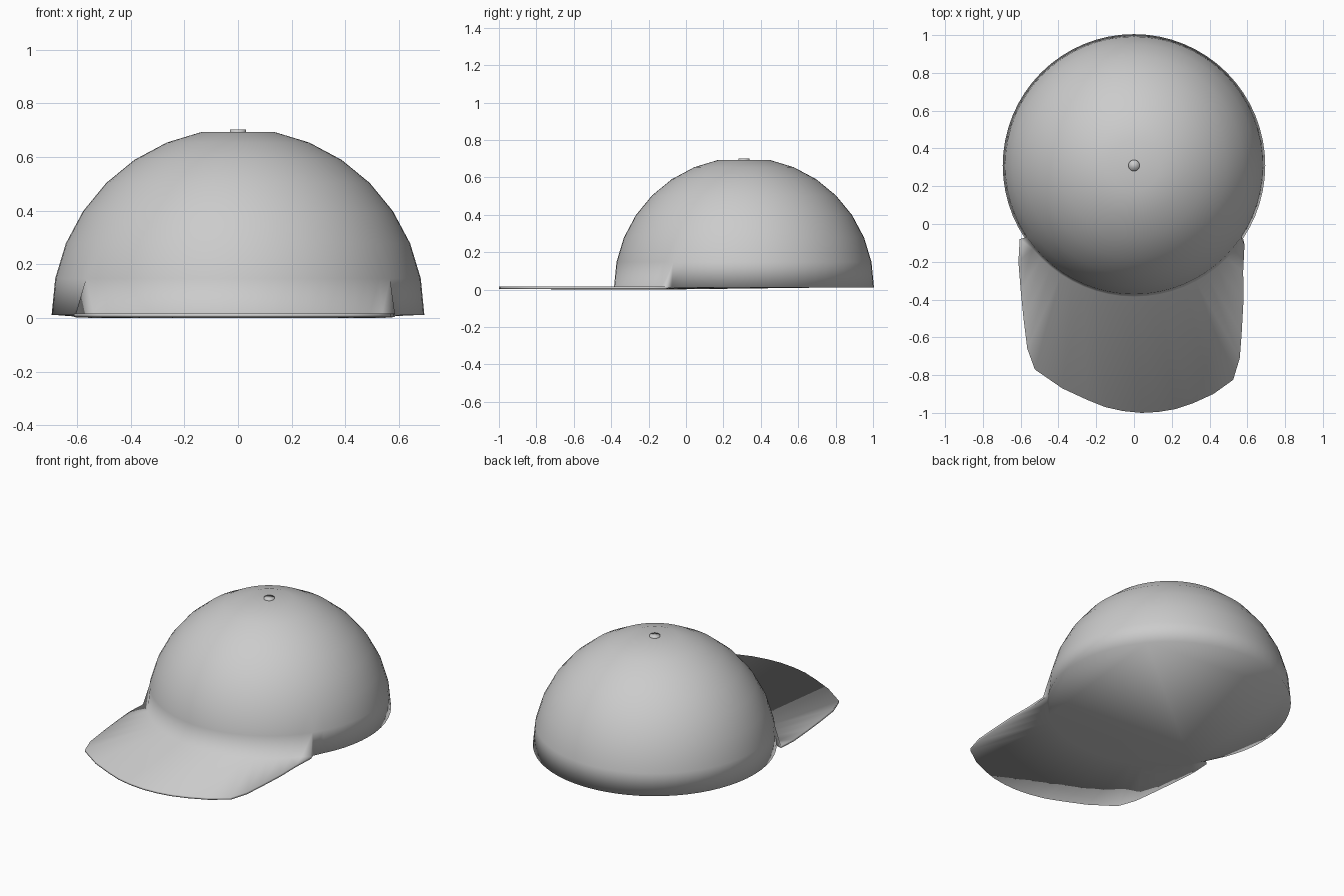
import bpy, bmesh
from math import sin, cos, pi

cube = bpy.data.objects.get("Cube")
if cube:
    bpy.data.objects.remove(cube)

gray = bpy.data.materials.new("plain_gray")
gray.use_nodes = True
gray.diffuse_color = (0.6, 0.6, 0.6, 1)
gray.node_tree.nodes["Principled BSDF"].inputs["Base Color"].default_value = (0.6, 0.6, 0.6, 1)


def finish(name, bm):
    bmesh.ops.recalc_face_normals(bm, faces=bm.faces[:])
    for f in bm.faces:
        f.smooth = True
    mesh = bpy.data.meshes.new(name)
    bm.to_mesh(mesh)
    bm.free()
    mesh.materials.append(gray)
    obj = bpy.data.objects.new(name, mesh)
    bpy.context.collection.objects.link(obj)
    return obj


SEG, ROWS, RADIUS, CENTRE_Y, RIM_Z = 64, 8, 0.695, 0.31, 0.012
HALF = 10  # brim columns on each side of the middle

# Brim outline, from the right corner around the front to the left corner
outline = [(-.605, -.08), (-.612, -.2), (-.60, -.35), (-.585, -.5), (-.565, -.66),
           (-.525, -.77), (-.38, -.87), (-.25, -.93), (-.15, -.97), (-.06, -.99),
           (.04, -1), (.13, -.995), (.22, -.98), (.31, -.95), (.42, -.9),
           (.525, -.825), (.56, -.71), (.57, -.58), (.58, -.4), (.578, -.25), (.585, -.11)]

bm = bmesh.new()

# Dome rings: index 0 of a ring points to the front
rings = []
for r in range(ROWS):
    lat = r * pi / 2 / ROWS
    rings.append([bm.verts.new((RADIUS * cos(lat) * sin(i * 2 * pi / SEG),
                                CENTRE_Y - RADIUS * cos(lat) * cos(i * 2 * pi / SEG),
                                RIM_Z + RADIUS * sin(lat))) for i in range(SEG)])
rim, second = rings[0], rings[1]
for r in range(ROWS - 1):
    for i in range(SEG):
        j = (i + 1) % SEG
        # the brim corners replace two quads of the lowest row
        if r == 0 and i in (HALF - 1, SEG - HALF):
            continue
        bm.faces.new((rings[r][i], rings[r][j], rings[r + 1][j], rings[r + 1][i]))

# Flat crown
crown = bm.verts.new((0, CENTRE_Y, rings[-1][0].co.z))
for i in range(SEG):
    bm.faces.new((rings[-1][i], rings[-1][(i + 1) % SEG], crown))

# Brim: thin slab growing out of the front of the rim
top = [bm.verts.new((x, y, 0.016)) for x, y in outline]
low = [bm.verts.new((x, y, 0.003)) for x, y in outline]
cols = list(range(-HALF, HALF + 1))
inner = [rim[i] if abs(i) == HALF else bm.verts.new((rim[i].co.x, rim[i].co.y, 0))
         for i in cols]
start = [second[i] if abs(i) == HALF else rim[i] for i in cols]
for k in range(len(cols) - 1):
    bm.faces.new((start[k], start[k + 1], top[k + 1], top[k]))
    bm.faces.new((inner[k + 1], inner[k], low[k], low[k + 1]))
    bm.faces.new((top[k], top[k + 1], low[k + 1], low[k]))

# Raised folds where the brim corners meet the dome
for i, k in ((HALF, -1), (-HALF, 0)):
    n = i - 1 if i > 0 else i + 1
    bm.faces.new((rim[n], second[i], second[n]))
    bm.faces.new((rim[i], second[i], top[k]))
    bm.faces.new((rim[i], top[k], low[k]))

# Closed underside of the dome
bm.faces.new(inner + rim[HALF + 1:SEG - HALF])
finish("cap_dome_and_brim", bm)

# Button on the crown
bm = bmesh.new()
bmesh.ops.create_cone(bm, cap_ends=True, segments=24, radius1=0.03, radius2=0.03, depth=0.02)
finish("crown_button", bm).location = (0, CENTRE_Y, 0.692)
